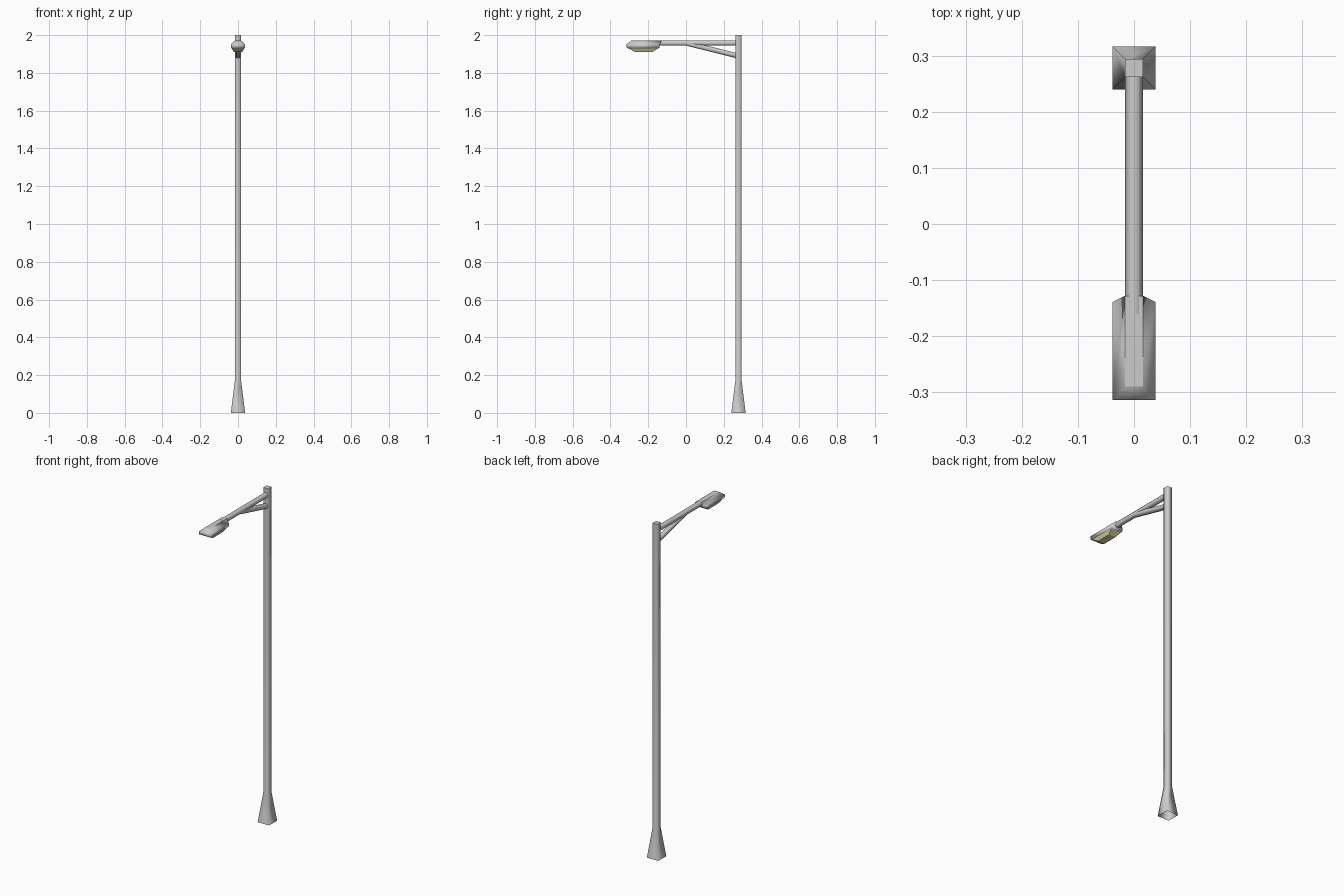
import bpy, bmesh, math
from mathutils import Vector

if "Cube" in bpy.data.objects:
    bpy.data.objects.remove(bpy.data.objects["Cube"])


def loft(name, rings, cap_start=True, cap_end=True, smooth=True):
    """Skin a list of point rings; smooth sides with flat caps."""
    bm = bmesh.new()
    vr = [[bm.verts.new(p) for p in ring] for ring in rings]
    n = len(vr[0])
    for a, b in zip(vr, vr[1:]):
        for i in range(n):
            j = (i + 1) % n
            bm.faces.new((a[i], a[j], b[j], b[i])).smooth = smooth
    if cap_start:
        bm.faces.new(vr[0][::-1])
    if cap_end:
        bm.faces.new(vr[-1])
    bmesh.ops.recalc_face_normals(bm, faces=bm.faces)
    mesh = bpy.data.meshes.new(name)
    bm.to_mesh(mesh)
    bm.free()
    obj = bpy.data.objects.new(name, mesh)
    bpy.context.collection.objects.link(obj)
    return obj


def rect(hx, y0, y1, z):
    return [(-hx, y0, z), (hx, y0, z), (hx, y1, z), (-hx, y1, z)]


def hex_ring(y, z, r):
    return [(r * math.cos(k * math.pi / 3), y, z + r * math.sin(k * math.pi / 3))
            for k in range(6)]


PY = 0.278   # pole centre
R = 0.016    # tube radius

# Square pole with flared foot, open underneath
pole = [(0.038, 0.0), (R, 0.175), (R, 2.0)]
loft("pole", [rect(h, PY - h, PY + h, z) for h, z in pole], cap_start=False)

# Hexagonal arm and its diagonal brace
loft("arm", [hex_ring(PY - 0.01, 1.958, R), hex_ring(-0.16, 1.958, R)])
loft("brace", [hex_ring(PY - 0.01, 1.8915, R), hex_ring(0.0, 1.958, R)])

# Lamp housing, with a narrow rim around the lens
loft("lamp_housing", [
    rect(0.016, -0.290, -0.128, 1.971),
    rect(0.038, -0.314, -0.139, 1.952),
    rect(0.038, -0.314, -0.139, 1.934),
    rect(0.033, -0.303, -0.149, 1.929),
])

# Tapered yellow lens below the housing
lens = loft("lamp_lens", [
    rect(0.033, -0.303, -0.149, 1.929),
    rect(0.022, -0.270, -0.178, 1.910),
], cap_start=False, smooth=False)
mat = bpy.data.materials.new("lens_yellow")
mat.diffuse_color = (0.8, 0.74, 0.36, 1)
mat.use_nodes = True
mat.node_tree.nodes["Principled BSDF"].inputs["Base Color"].default_value = mat.diffuse_color
lens.data.materials.append(mat)
